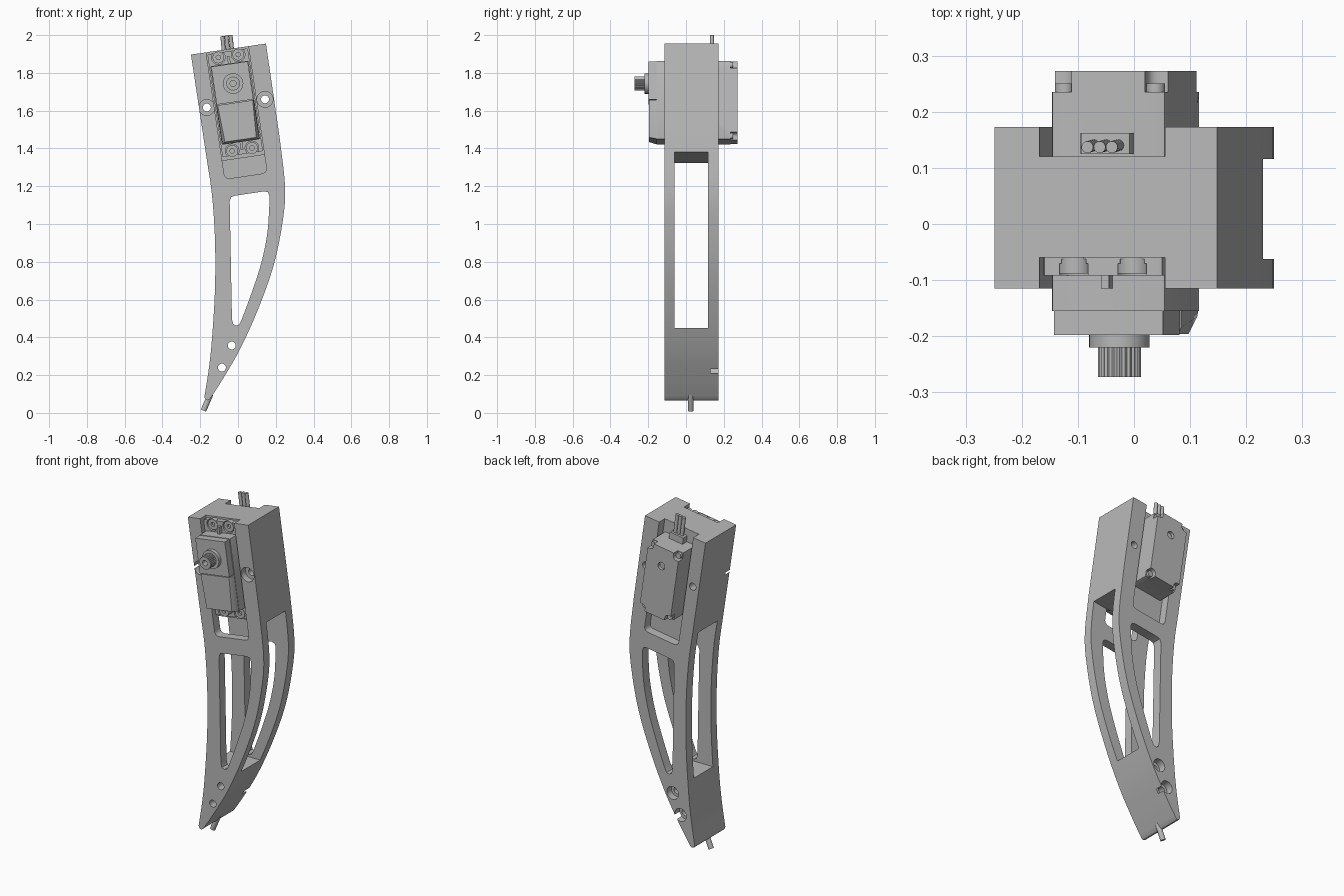
import bpy, bmesh, math
from mathutils import Vector

if "Cube" in bpy.data.objects:
    bpy.data.objects.remove(bpy.data.objects["Cube"])

grey = bpy.data.materials.new("plain_grey")
grey.use_nodes = True
grey.diffuse_color = (0.48, 0.48, 0.48, 1)
grey.node_tree.nodes["Principled BSDF"].inputs["Base Color"].default_value = grey.diffuse_color

TILT = math.radians(8.4)
CX, CZ = -0.015, 1.642


def loc(u, w):
    """Tilted motor coordinates to x, z."""
    return (CX + u * math.cos(TILT) - w * math.sin(TILT),
            CZ + u * math.sin(TILT) + w * math.cos(TILT))


def rect(u0, u1, w0, w1):
    return [loc(u0, w0), loc(u1, w0), loc(u1, w1), loc(u0, w1)]


def circle(c, r, n=32, tooth=0):
    return [(c[0] + (r - tooth * (i % 2)) * math.cos(i * math.tau / n),
             c[1] + (r - tooth * (i % 2)) * math.sin(i * math.tau / n)) for i in range(n)]


def spline(pts, steps=6):
    """Smooth curve through the points."""
    p = [Vector(q) for q in pts]
    p = [2 * p[0] - p[1]] + p + [2 * p[-1] - p[-2]]
    out = []
    for a, b, c, d in zip(p, p[1:], p[2:], p[3:]):
        for i in range(steps):
            t = i / steps
            out.append(0.5 * (2 * b + (c - a) * t + (2 * a - 5 * b + 4 * c - d) * t * t
                              + (3 * b - a - 3 * c + d) * t ** 3))
    return [tuple(v) for v in out] + [tuple(pts[-1])]


def rounded(pts, r, n=6):
    """Fillet every corner of a polygon."""
    out = []
    for i, q in enumerate(pts):
        q = Vector(q)
        a, b = Vector(pts[i - 1]) - q, Vector(pts[(i + 1) % len(pts)]) - q
        a, b = q + a.normalized() * r, q + b.normalized() * r
        for k in range(n + 1):
            t = k / n
            out.append(tuple((1 - t) ** 2 * a + 2 * t * (1 - t) * q + t * t * b))
    return out


def finish(name, bm):
    bmesh.ops.recalc_face_normals(bm, faces=bm.faces)
    me = bpy.data.meshes.new(name)
    bm.to_mesh(me)
    bm.free()
    me.materials.append(grey)
    ob = bpy.data.objects.new(name, me)
    bpy.context.collection.objects.link(ob)
    return ob


def prism(name, pts, y0, y1):
    bm = bmesh.new()
    a = [bm.verts.new((x, y0, z)) for x, z in pts]
    b = [bm.verts.new((x, y1, z)) for x, z in pts]
    bm.faces.new(a)
    bm.faces.new(b[::-1])
    for i in range(len(a)):
        bm.faces.new((a[i - 1], a[i], b[i], b[i - 1]))
    return finish(name, bm)


def rod(name, p, q, r):
    p, q = Vector(p), Vector(q)
    bm = bmesh.new()
    bmesh.ops.create_cone(bm, cap_ends=True, segments=20, radius1=r, radius2=r, depth=(q - p).length)
    bm.transform((q - p).to_track_quat('Z', 'Y').to_matrix().to_4x4())
    bmesh.ops.translate(bm, verts=bm.verts, vec=(p + q) / 2)
    return finish(name, bm)


def cut(ob, shapes):
    """Subtract a list of (outline, y0, y1) prisms."""
    cutters = []
    for s in shapes:
        c = prism("cutter", *s)
        c.hide_render = True
        m = ob.modifiers.new("cut", 'BOOLEAN')
        m.object, m.operation, m.solver = c, 'DIFFERENCE', 'EXACT'
        cutters.append(c)
    me = bpy.data.meshes.new_from_object(ob.evaluated_get(bpy.context.evaluated_depsgraph_get()))
    ob.modifiers.clear()
    ob.data = me
    for c in cutters:
        bpy.data.objects.remove(c)


# Curved leg frame
FRONT, BACK = -0.115, 0.173
right_edge = spline([(0.222, 1.447), (0.249, 1.198), (0.238, 1.024), (0.19, 0.786),
                     (0.106, 0.548), (0.01, 0.336), (-0.085, 0.172), (-0.148, 0.075)])
left_edge = spline([(-0.178, 0.085), (-0.155, 0.23), (-0.138, 0.389), (-0.122, 0.653),
                    (-0.122, 0.918), (-0.138, 1.156), (-0.165, 1.34)])
frame = prism("leg_frame", [(0.148, 1.955)] + right_edge + [(-0.16, 0.066), (-0.172, 0.07)]
              + left_edge + [(-0.249, 1.897)], FRONT, BACK)

# Hollow between the plates, motor pockets and plate windows
hollow = [loc(-0.6, -0.295), loc(0.6, -0.295), (0.8, 0.45), (-0.8, 0.45)]
pocket = rounded(rect(-0.113, 0.113, -0.392, 0.5), 0.03)
inner = spline([(0.166, 1.1), (0.155, 0.95), (0.122, 0.79), (0.07, 0.63), (0.018, 0.49)])
window = ([(-0.044, 1.12), (-0.036, 1.143), (-0.015, 1.15), (0.14, 1.173), (0.158, 1.168), (0.166, 1.15)]
          + inner + [(0.006, 0.468), (-0.01, 0.462), (-0.025, 0.47), (-0.032, 0.495)])
shapes = [(hollow, -0.062, 0.116), (pocket, -0.3, -0.06), (pocket, 0.12, 0.4), (window, -0.3, 0.4)]
for c in [(-0.165, 1.617), (0.143, 1.66)]:
    shapes += [(circle(c, 0.021), -0.3, 0.4), (circle(c, 0.042), -0.3, -0.075)]
for c in [(-0.085, 0.24), (-0.033, 0.357)]:
    shapes += [(circle(c, 0.021), -0.3, 0.4), (circle(c, 0.038), 0.13, 0.4)]
cut(frame, shapes)

# Tip pin
rod("tip_pin", (-0.145, 0.025, 0.1), (-0.183, 0.025, 0.012), 0.015)

# Motor case with recessed back corners
W, H = 0.102, 0.21
case = prism("motor_case", rounded(rect(-W, W, -H, H), 0.006, 2), -0.155, 0.273)
corners = [(a, b) for a in (-1, 1) for b in (-1, 1)]
shapes = [(circle(loc(0, 0.1), 0.022), 0.255, 0.4)]
for a, b in corners:
    u, w = sorted((a * 0.066, a * 0.2)), sorted((b * 0.172, b * 0.3))
    shapes.append((rounded(rect(*u, *w), 0.025), 0.235, 0.4))
cut(case, shapes)
for a, b in corners:
    prism("case_screw", circle(loc(a * 0.082, b * 0.19), 0.017, 20), 0.22, 0.25)

# Front covers: plain upper half, chamfered lower half
prism("upper_cover", rect(-0.098, 0.098, 0.004, 0.207), -0.198, -0.15)
bm = bmesh.new()
for w, flat, depth in ((0.0, 0.094, -0.185), (-0.198, 0.084, -0.165)):
    for s in (-1, 1):
        for u, y in ((flat, -0.196), (0.1, depth), (0.1, -0.15)):
            x, z = loc(s * u, w)
            bm.verts.new((x, y, z))
for s in (-1, 1):
    x, z = loc(s * 0.1, -0.208)
    bm.verts.new((x, -0.155, z))
bmesh.ops.convex_hull(bm, input=bm.verts)
bmesh.ops.dissolve_limit(bm, angle_limit=0.01, verts=bm.verts, edges=bm.edges)
finish("lower_cover", bm)

# Mounting flange with screws in open slots
flange = prism("mounting_flange", rounded(rect(-0.108, 0.108, -0.275, 0.275), 0.008, 2), -0.092, -0.058)
seats = [(a * 0.053, b * 0.25) for a, b in corners]
shapes = []
for u, w in seats:
    end = math.copysign(0.35, w)
    shapes += [(circle(loc(u, w), 0.036), -0.2, -0.07),
               (rect(u - 0.022, u + 0.022, *sorted((w, end))), -0.2, -0.062)]
cut(flange, shapes)
for u, w in seats:
    screw = prism("flange_screw", circle(loc(u, w), 0.031, 24), -0.088, -0.058)
    cut(screw, [(circle(loc(u, w), 0.012, 16), -0.2, -0.075)])
for end in (-0.25, 0.25):
    prism("flange_rib", rect(-0.007, 0.007, *sorted((end, math.copysign(0.2, end)))), -0.115, -0.09)

# Output collar and toothed shaft
hub = loc(0.004, 0.102)
prism("output_collar", circle(hub, 0.054, 40), -0.22, -0.19)
shaft = prism("toothed_shaft", circle(hub, 0.038, 48, 0.003), -0.273, -0.21)
cut(shaft, [(circle(hub, 0.016, 20), -0.4, -0.235)])

# Cable grommet and wires
prism("cable_grommet", rounded(rect(-0.045, 0.045, 0.2, 0.25), 0.006, 2), 0.125, 0.162)
for u in (-0.022, 0.0, 0.022):
    (x0, z0), (x1, z1) = loc(u, 0.22), loc(u + 0.006, 0.358)
    rod("cable_wire", (x0, 0.141, z0), (x1, 0.137, z1), 0.0105)

# Smooth curved surfaces, keep hard edges
bpy.ops.object.select_all(action='DESELECT')
for ob in bpy.context.scene.objects:
    if ob.type == 'MESH':
        ob.select_set(True)
        bpy.context.view_layer.objects.active = ob
bpy.ops.object.shade_smooth_by_angle(angle=math.radians(30))
